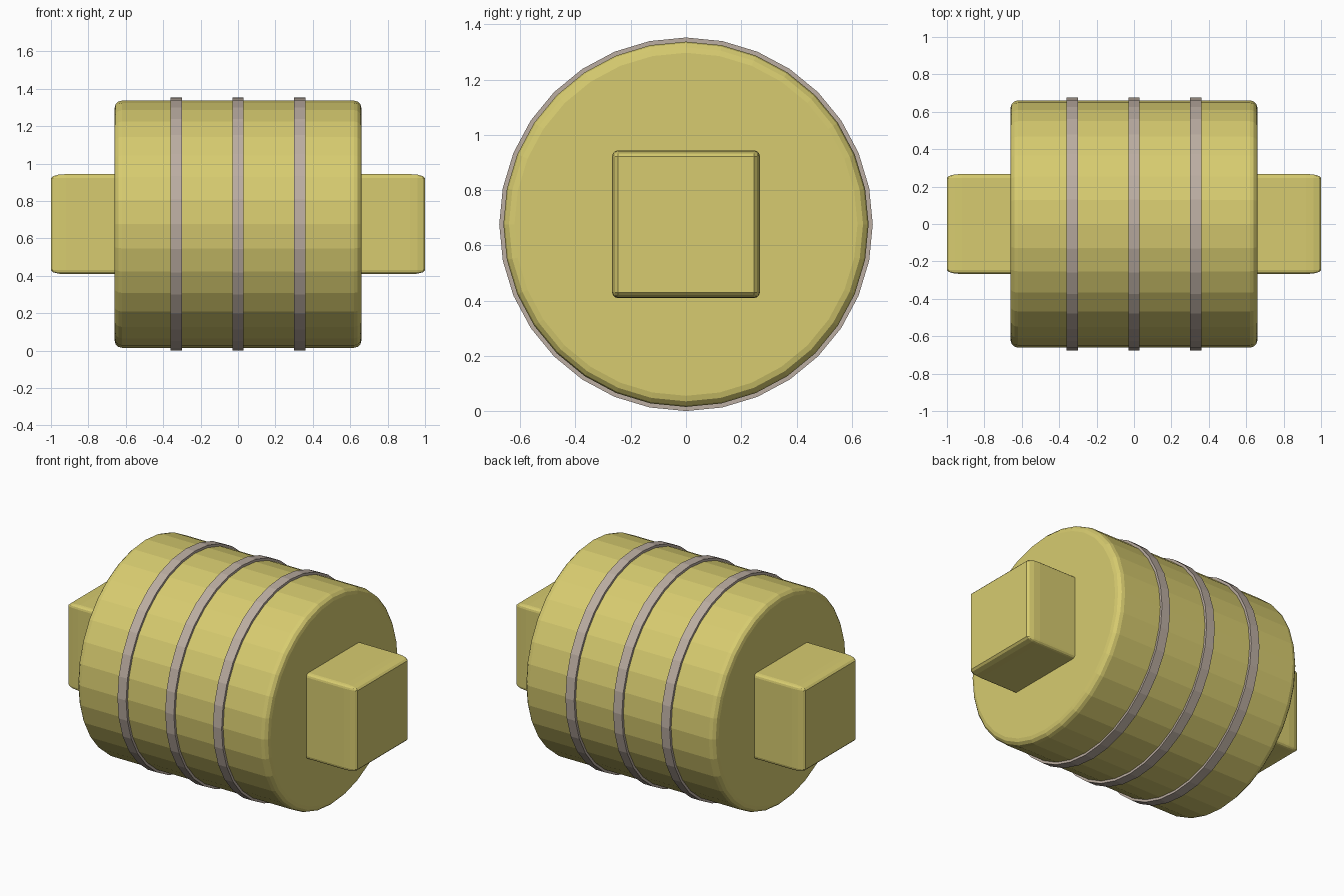
import bpy
import math

cube = bpy.data.objects.get("Cube")
if cube:
    bpy.data.objects.remove(cube, do_unlink=True)

AXIS_Z = 0.676


def material(name, color):
    mat = bpy.data.materials.new(name)
    mat.use_nodes = True
    mat.diffuse_color = color
    mat.node_tree.nodes["Principled BSDF"].inputs["Base Color"].default_value = color
    return mat


yellow = material("dull yellow", (0.68, 0.60, 0.16, 1))
grey = material("warm grey", (0.50, 0.42, 0.36, 1))


def finish(name, mat, bevel=0):
    obj = bpy.context.object
    obj.name = name
    obj.data.materials.append(mat)
    if bevel:
        mod = obj.modifiers.new("rounded edges", "BEVEL")
        mod.width = bevel
        mod.segments = 3
        mod.limit_method = "ANGLE"
        mod.angle_limit = math.radians(30)
    return obj


def drum(name, radius, width, x, mat, bevel=0):
    # Cylinder lying along x, with a vertex at the very top
    bpy.ops.mesh.primitive_cylinder_add(
        vertices=32, radius=radius, depth=width,
        location=(x, 0, AXIS_Z), rotation=(0, math.pi / 2, 0))
    return finish(name, mat, bevel)


# Main barrel
drum("barrel", 0.661, 1.32, 0, yellow, 0.04)

# Raised bands around the barrel
for label, x in (("right", -0.33), ("middle", 0), ("left", 0.33)):
    drum(f"{label}_band", AXIS_Z, 0.06, x, grey)

# Square bar through the barrel; its stretched scale stretches the bevel too
bpy.ops.mesh.primitive_cube_add(size=1, location=(0, 0, AXIS_Z))
bar = finish("square_bar", yellow, 0.04)
bar.scale = (2, 0.535, 0.535)
